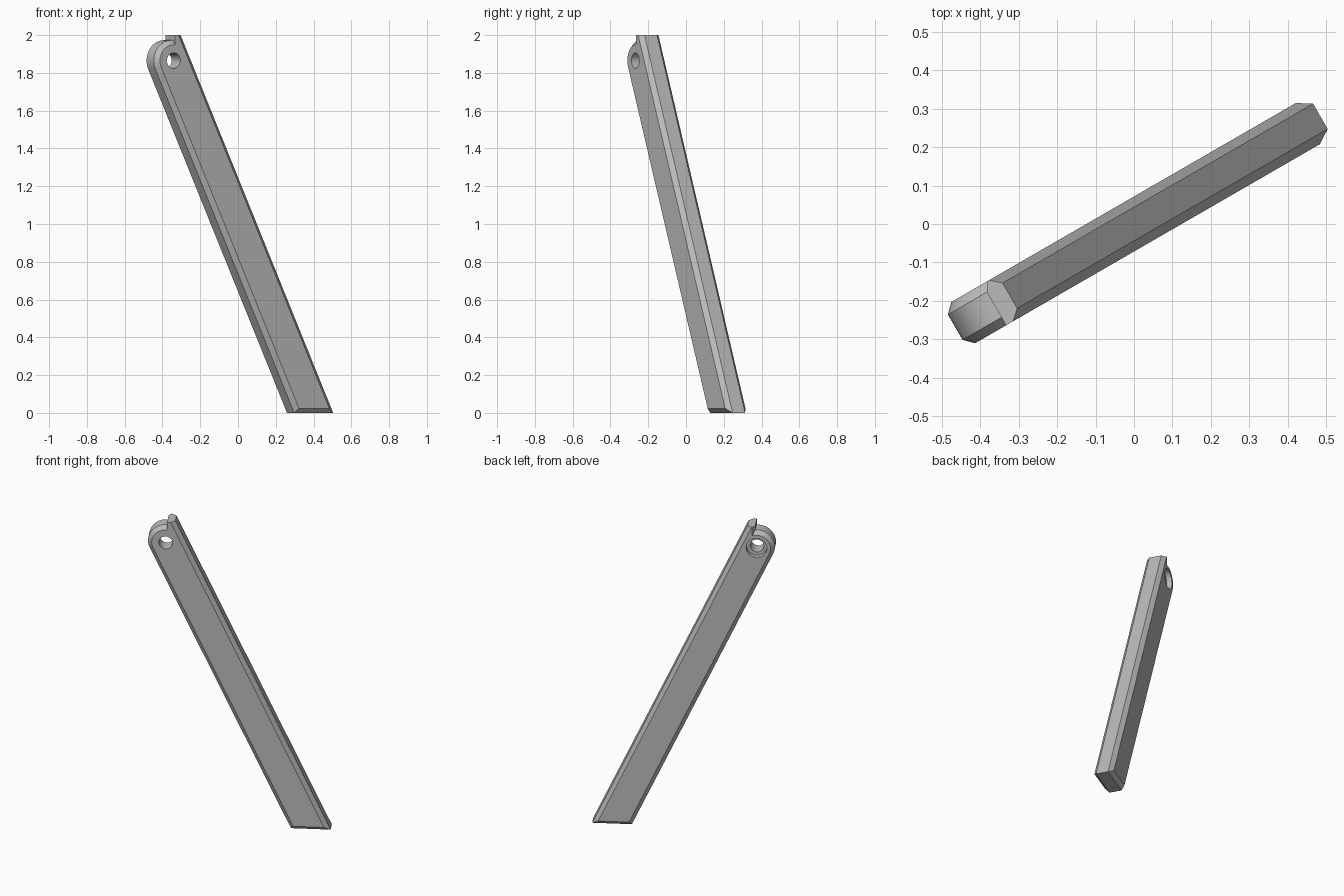
import bpy, bmesh, math
from mathutils import Matrix

cube = bpy.data.objects.get("Cube")
if cube:
    bpy.data.objects.remove(cube, do_unlink=True)

LEAN = math.radians(25)      # tilt of the leg in its own plane
TURN = math.radians(30)      # turn of that plane about z
R, HALF, CHAMFER = 0.108, 0.062, 0.024
HOLE_U, HOLE_Z, TOP, TAB_U = -0.429, 1.865, 2.0, -0.42

grey = bpy.data.materials.new("mid grey")
grey.use_nodes = True
colour = (0.5, 0.5, 0.5, 1)
grey.diffuse_color = colour
grey.node_tree.nodes["Principled BSDF"].inputs["Base Color"].default_value = colour


def edge_u(z, offset):
    """Position of a long side, offset from the leg's axis, at height z."""
    return HOLE_U + (HOLE_Z - z) * math.tan(LEAN) + offset / math.cos(LEAN)


def profile(d, tab_inset):
    """Leg outline shrunk by d: foot, stop tab and rounded hinge end."""
    r = R - d
    tab = TAB_U + tab_inset
    pts = [(edge_u(d, -r), d), (edge_u(d, r), d), (edge_u(TOP, r), TOP), (tab, TOP)]
    start = math.acos((tab - HOLE_U) / r)
    end = math.pi + LEAN
    steps = 20
    for i in range(steps + 1):
        a = start + (end - start) * i / steps
        pts.append((HOLE_U + r * math.cos(a), HOLE_Z + r * math.sin(a)))
    return pts


def make_object(name, bm):
    bmesh.ops.recalc_face_normals(bm, faces=bm.faces)
    mesh = bpy.data.meshes.new(name)
    bm.to_mesh(mesh)
    bm.free()
    mesh.materials.append(grey)
    ob = bpy.data.objects.new(name, mesh)
    bpy.context.collection.objects.link(ob)
    return ob


# Leg body: four outlines across the thickness give the chamfered bar
bm = bmesh.new()
layers = [(-HALF, CHAMFER, 0), (-HALF + CHAMFER, 0, 0),
          (HALF - CHAMFER, 0, 0), (HALF, CHAMFER, CHAMFER * 0.7)]
rings = [[bm.verts.new((u, v, z)) for u, z in profile(d, t)] for v, d, t in layers]
for a, b in zip(rings, rings[1:]):
    for i in range(len(a)):
        j = (i + 1) % len(a)
        bm.faces.new((a[i], a[j], b[j], b[i]))
bm.faces.new(rings[0])
bm.faces.new(rings[-1])
leg = make_object("leg", bm)


# Pivot hole, with a wider recess on the back
def cut(name, radius, v0, v1):
    bm = bmesh.new()
    place = Matrix.Translation((HOLE_U, (v0 + v1) / 2, HOLE_Z)) @ Matrix.Rotation(math.pi / 2, 4, 'X')
    bmesh.ops.create_cone(bm, cap_ends=True, segments=40, radius1=radius,
                          radius2=radius, depth=v1 - v0, matrix=place)
    cutter = make_object(name, bm)
    cutter.hide_render = True
    mod = leg.modifiers.new(name, 'BOOLEAN')
    mod.operation = 'DIFFERENCE'
    mod.solver = 'EXACT'
    mod.object = cutter
    bpy.context.view_layer.objects.active = leg
    bpy.ops.object.modifier_apply(modifier=name)
    bpy.data.objects.remove(cutter, do_unlink=True)


cut("pivot_hole", 0.041, -0.2, 0.2)
cut("pivot_recess", 0.062, 0.03, 0.2)

# Turn the leg into place and shade it
leg.data.transform(Matrix.Rotation(TURN, 4, 'Z'))
bpy.ops.object.select_all(action='DESELECT')
leg.select_set(True)
bpy.context.view_layer.objects.active = leg
bpy.ops.object.shade_smooth_by_angle(angle=math.radians(25))
